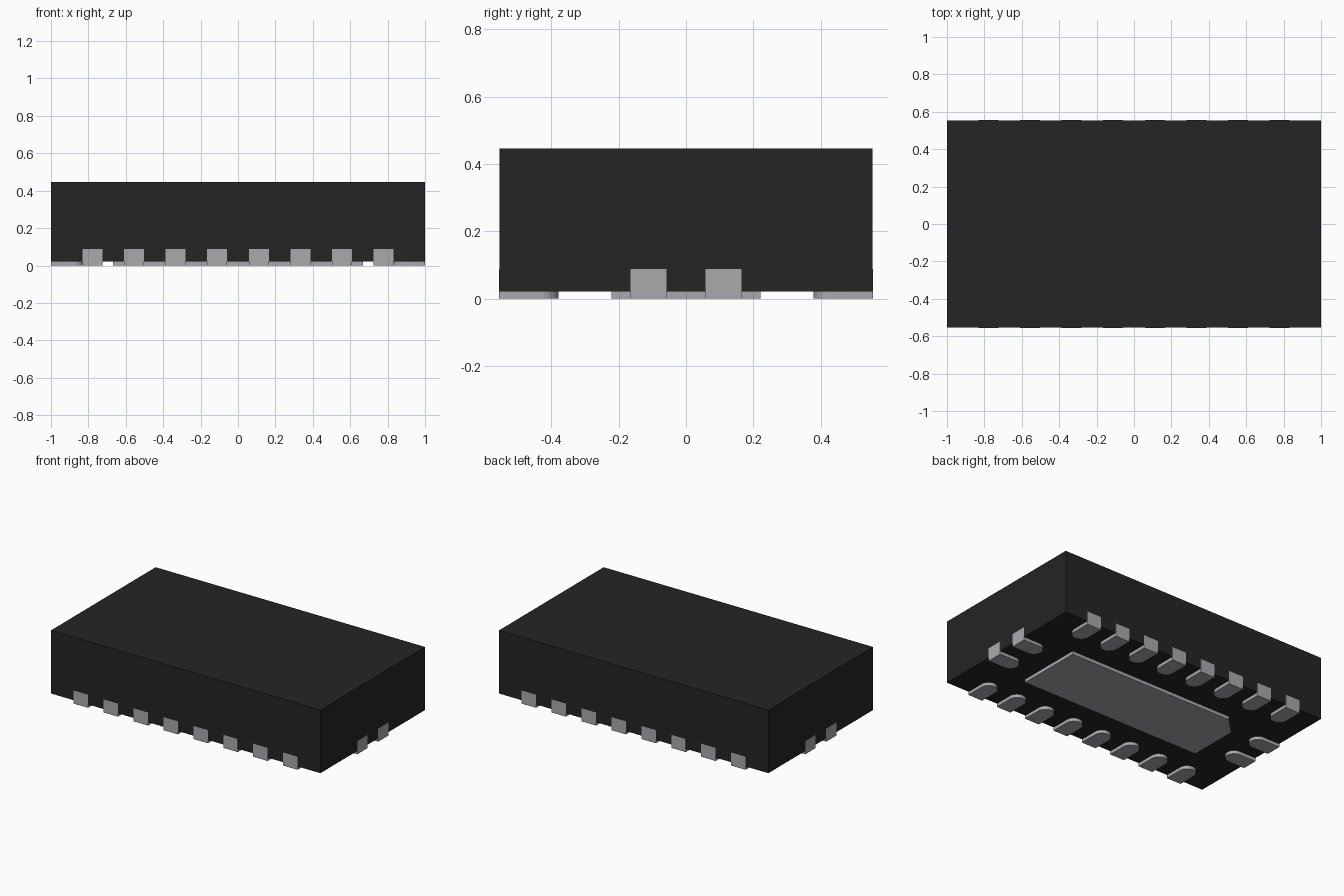
import bpy, bmesh, math

if "Cube" in bpy.data.objects:
    bpy.data.objects.remove(bpy.data.objects["Cube"])


def material(name, rgb):
    m = bpy.data.materials.new(name)
    m.diffuse_color = (*rgb, 1)
    m.use_nodes = True
    m.node_tree.nodes["Principled BSDF"].inputs["Base Color"].default_value = m.diffuse_color
    return m


BLACK = material("black moulding", (0.018, 0.018, 0.018))
METAL = material("grey metal", (0.40, 0.40, 0.42))


def prism(name, outline, z0, z1, mat, smooth=False):
    """Extrude a counter-clockwise xy outline from z0 to z1."""
    bm = bmesh.new()
    face = bm.faces.new([bm.verts.new((x, y, z0)) for x, y in outline])
    top = bmesh.ops.extrude_face_region(bm, geom=[face])["geom"]
    bmesh.ops.translate(bm, vec=(0, 0, z1 - z0),
                        verts=[v for v in top if isinstance(v, bmesh.types.BMVert)])
    bmesh.ops.recalc_face_normals(bm, faces=bm.faces)
    me = bpy.data.meshes.new(name)
    bm.to_mesh(me)
    bm.free()
    me.materials.append(mat)
    ob = bpy.data.objects.new(name, me)
    bpy.context.collection.objects.link(ob)
    if smooth:
        bpy.ops.object.select_all(action='DESELECT')
        ob.select_set(True)
        bpy.context.view_layer.objects.active = ob
        bpy.ops.object.shade_smooth_by_angle(angle=math.radians(30))
    return ob


HX, HY = 1.0, 0.5545        # half size of the body
BASE, TOP = 0.022, 0.446
PITCH, R, LENGTH = 0.2222, 0.0535, 0.176

# Moulded body
prism("body", [(-HX, -HY), (HX, -HY), (HX, HY), (-HX, HY)], BASE, TOP, BLACK)

# Large pad underneath, with one bevelled corner
PX, PY, C = 0.667, 0.222, 0.11
prism("centre_pad", [(-PX, -PY), (PX, -PY), (PX, PY), (-PX + C, PY), (-PX, PY - C)],
      0, BASE + 0.005, METAL)


def contact(name, along, edge, turn):
    """Contact with a rounded inner end; built for the front edge, then turned."""
    out, inner = -edge - 0.001, -edge + LENGTH - R
    pts = [(along - R, out), (along + R, out)]
    for i in range(17):
        a = math.pi * i / 16
        pts.append((along + R * math.cos(a), inner + R * math.sin(a)))
    c, s = [(1, 0), (0, 1), (-1, 0), (0, -1)][turn]
    prism(name, [(c * x - s * y, s * x + c * y) for x, y in pts], 0, 0.088, METAL, True)


# Eight contacts along each long edge, two on each short edge
for turn, side in enumerate(["front", "right", "back", "left"]):
    count, edge = (2, HX) if turn % 2 else (8, HY)
    for i in range(count):
        contact(f"{side}_contact_{i + 1}", (i - (count - 1) / 2) * PITCH, edge, turn)
